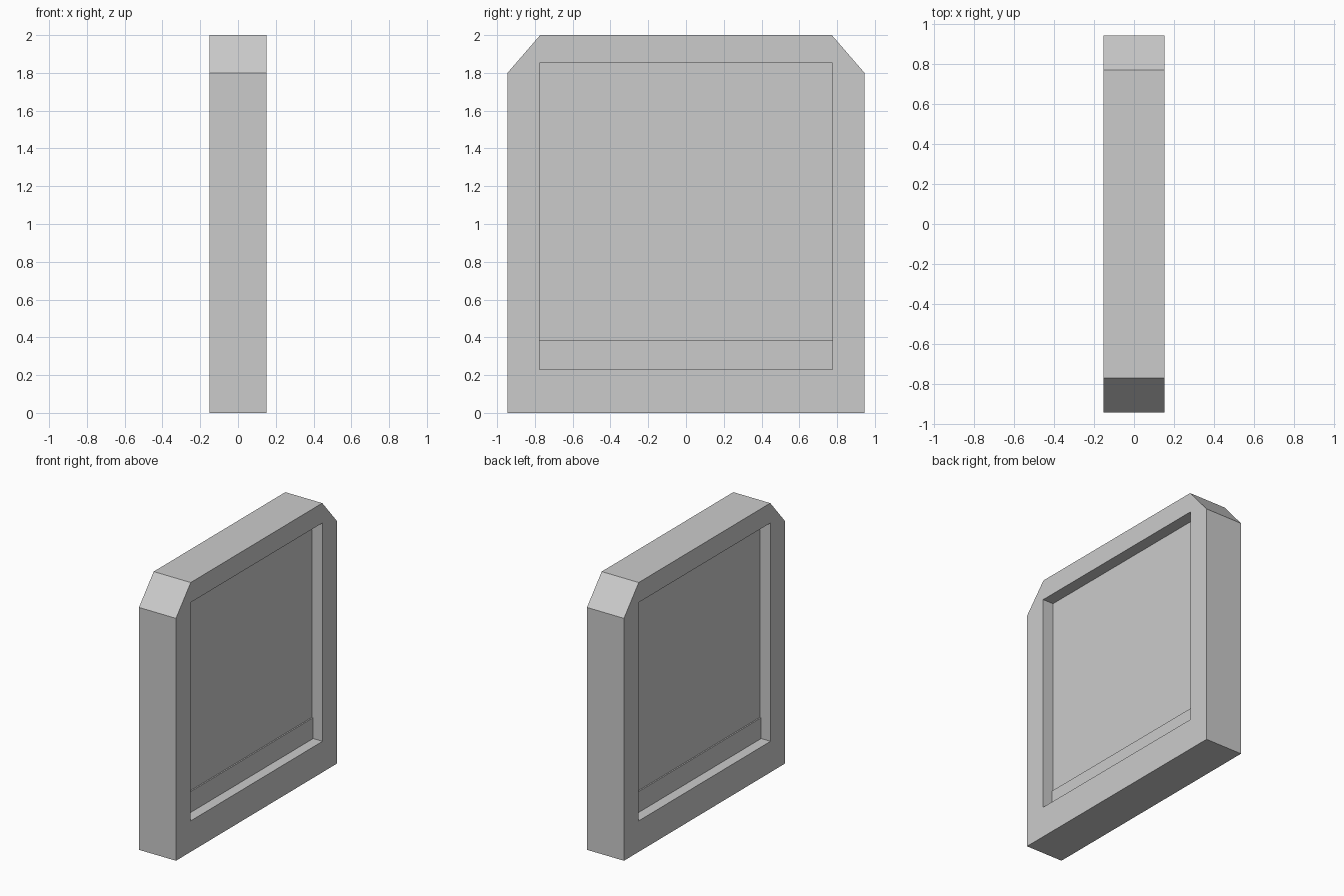
import bpy, bmesh

if "Cube" in bpy.data.objects:
    bpy.data.objects.remove(bpy.data.objects["Cube"])

grey = bpy.data.materials.new("plain grey")
grey.diffuse_color = (0.6, 0.6, 0.6, 1)
grey.use_nodes = True
grey.node_tree.nodes["Principled BSDF"].inputs["Base Color"].default_value = grey.diffuse_color

HALF = 0.152            # half thickness of the frame
PANEL, SILL = 0.065, 0.075  # half thickness of the recessed parts

outer = [(-0.945, 0), (0.945, 0), (0.945, 1.8), (0.772, 2), (-0.772, 2), (-0.945, 1.8)]
# opening corners matched one to one with the outer corners
Y, Z0, Z1, ZS = 0.775, 0.23, 1.852, 0.385


def finish(name, bm):
    bmesh.ops.recalc_face_normals(bm, faces=bm.faces)
    me = bpy.data.meshes.new(name)
    bm.to_mesh(me)
    bm.free()
    me.materials.append(grey)
    ob = bpy.data.objects.new(name, me)
    bpy.context.collection.objects.link(ob)
    return ob


# Frame: chamfered outline with a rectangular opening through it
bm = bmesh.new()
rect = [(-Y, Z0), (Y, Z0), (Y, Z1), (-Y, Z1)]
o = [[bm.verts.new((x, y, z)) for y, z in outer] for x in (-HALF, HALF)]
i = [[bm.verts.new((x, y, z)) for y, z in rect] for x in (-HALF, HALF)]
for a, b in zip(o, i):
    bm.faces.new((a[0], a[1], b[1], b[0]))
    bm.faces.new((a[1], a[2], a[3], b[2], b[1]))
    bm.faces.new((a[3], a[4], b[3], b[2]))
    bm.faces.new((a[4], a[5], a[0], b[0], b[3]))
for ring in (o, i):
    n = len(ring[0])
    for k in range(n):
        m = (k + 1) % n
        bm.faces.new((ring[0][k], ring[0][m], ring[1][m], ring[1][k]))
finish("frame", bm)

# Recessed panel and the slightly thicker strip along its bottom
for name, half, lo, hi in (("panel", PANEL, ZS, Z1), ("bottom_strip", SILL, Z0, ZS)):
    bm = bmesh.new()
    bmesh.ops.create_cube(bm, size=1)
    for v in bm.verts:
        v.co = (v.co.x * 2 * half, v.co.y * 2 * Y, lo + (v.co.z + 0.5) * (hi - lo))
    finish(name, bm)
